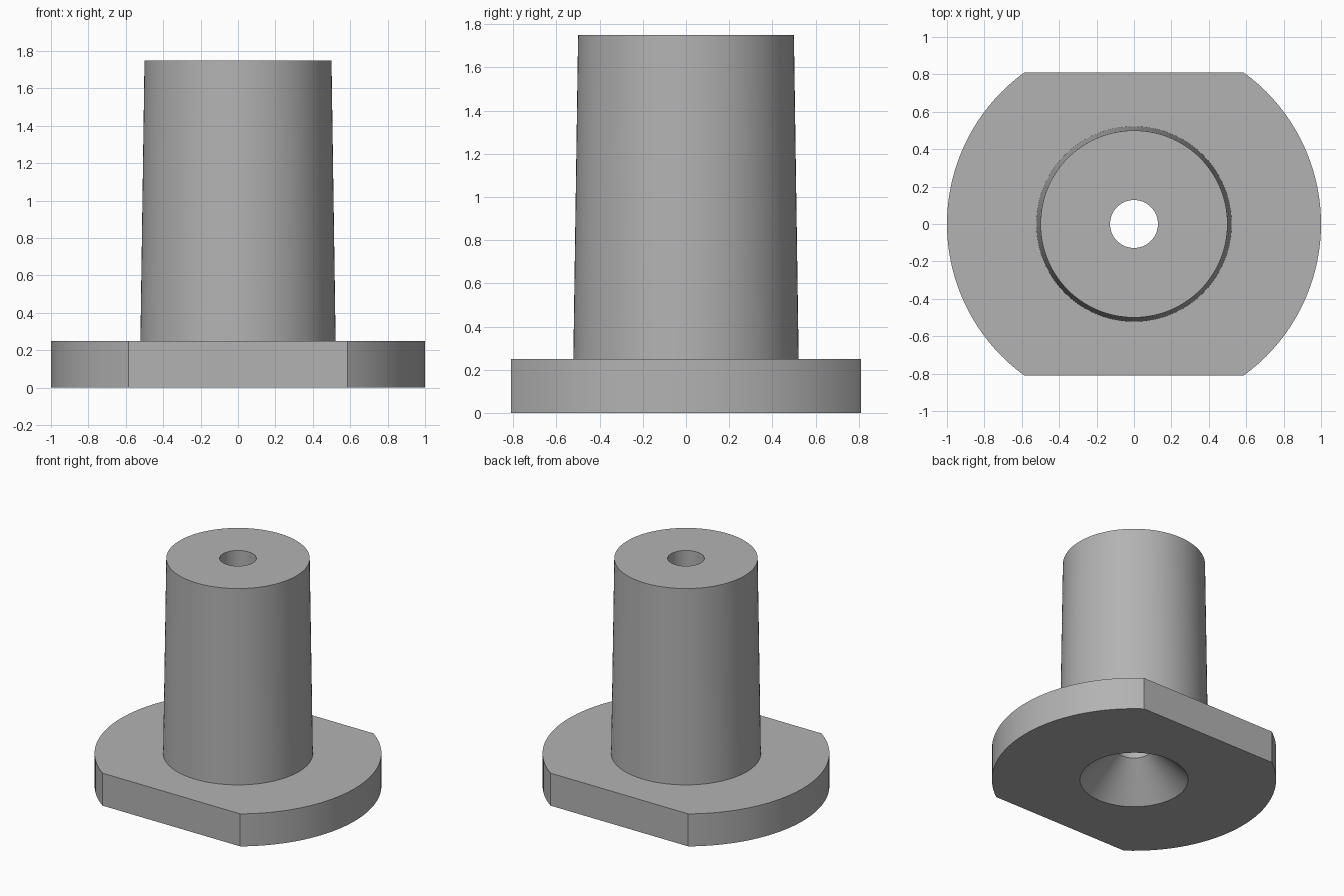
import bpy, bmesh, math
from mathutils import Vector

cube = bpy.data.objects.get("Cube")
if cube:
    bpy.data.objects.remove(cube, do_unlink=True)

SEGMENTS = 128
HOLE_R, SINK_R = 0.128, 0.38
FLANGE_R, FLANGE_H, FLAT_Y = 1.0, 0.25, 0.81
POST_BASE_R, POST_TOP_R, HEIGHT = 0.522, 0.5, 1.75

# Plain grey material
grey = bpy.data.materials.new("plain grey")
colour = (0.45, 0.45, 0.45, 1)
grey.use_nodes = True
grey.diffuse_color = colour
grey.node_tree.nodes["Principled BSDF"].inputs["Base Color"].default_value = colour

# Closed half-section: countersunk bore, tapered post and flange
profile = [
    (HOLE_R, FLANGE_H), (HOLE_R, HEIGHT), (POST_TOP_R, HEIGHT),
    (POST_BASE_R, FLANGE_H), (FLANGE_R, FLANGE_H), (FLANGE_R, 0), (SINK_R, 0),
]
bm = bmesh.new()
verts = [bm.verts.new((r, 0, z)) for r, z in profile]
edges = [bm.edges.new((v, verts[(i + 1) % len(verts)])) for i, v in enumerate(verts)]
bmesh.ops.spin(bm, geom=verts + edges, cent=(0, 0, 0), axis=(0, 0, 1),
               angle=math.tau, steps=SEGMENTS, use_merge=True)
bmesh.ops.remove_doubles(bm, verts=bm.verts, dist=1e-4)

# Two parallel flats on the front and back of the flange
for side in (-1, 1):
    cut = bmesh.ops.bisect_plane(
        bm, geom=bm.verts[:] + bm.edges[:] + bm.faces[:],
        plane_co=Vector((0, side * FLAT_Y, 0)), plane_no=Vector((0, side, 0)),
        clear_outer=True)
    rim = [e for e in cut["geom_cut"] if isinstance(e, bmesh.types.BMEdge)]
    bmesh.ops.contextual_create(bm, geom=rim)
bmesh.ops.recalc_face_normals(bm, faces=bm.faces)

mesh = bpy.data.meshes.new("flanged_post")
bm.to_mesh(mesh)
bm.free()
mesh.materials.append(grey)
post = bpy.data.objects.new("flanged_post", mesh)
bpy.context.collection.objects.link(post)

# Smooth round walls, crisp rims
bpy.ops.object.select_all(action='DESELECT')
post.select_set(True)
bpy.context.view_layer.objects.active = post
bpy.ops.object.shade_smooth_by_angle(angle=math.radians(30))
